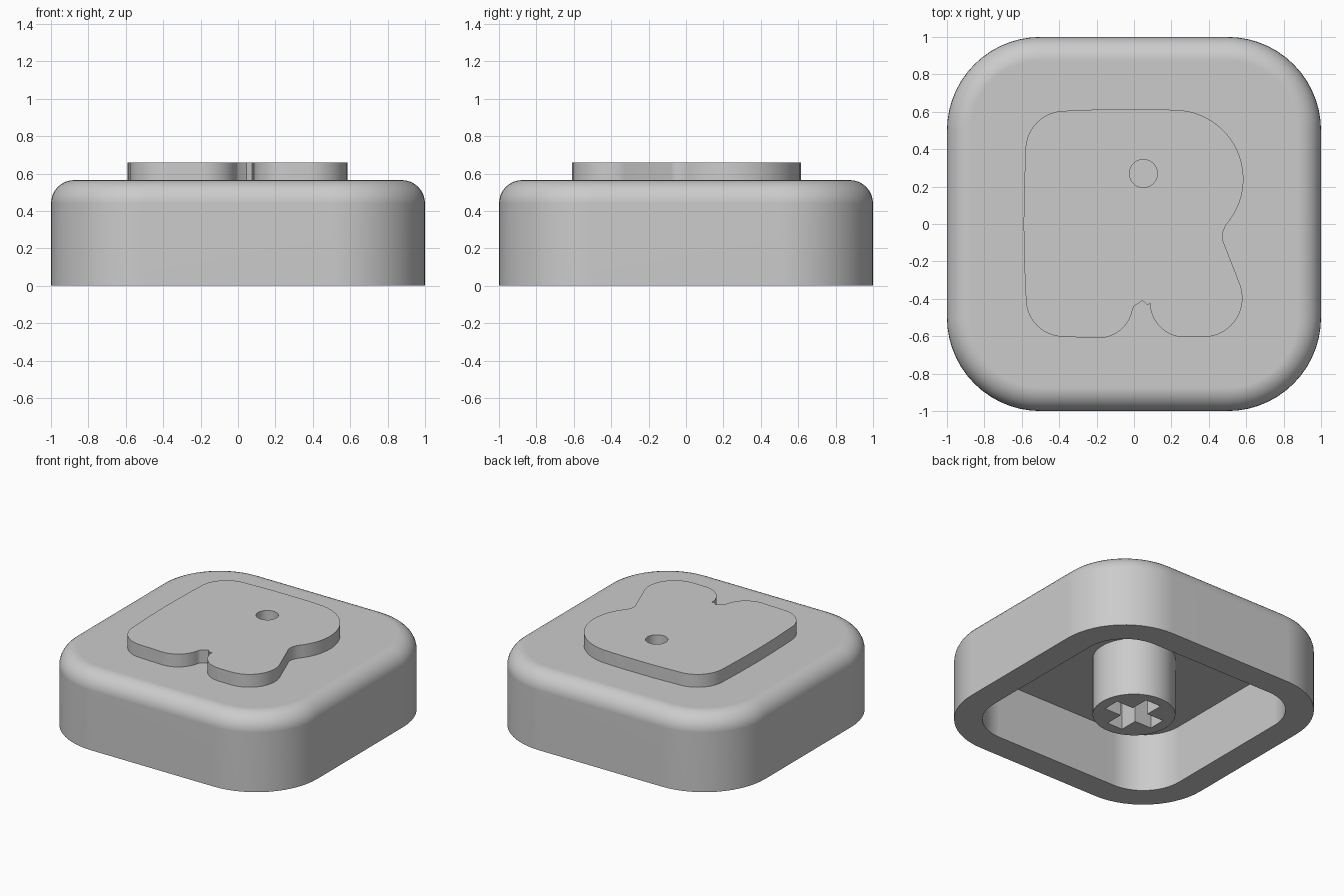
import bpy
import bmesh
from math import sin, cos, radians, pi

if "Cube" in bpy.data.objects:
    bpy.data.objects.remove(bpy.data.objects["Cube"])

grey = bpy.data.materials.new("plain grey")
grey.use_nodes = True
colour = (0.6, 0.6, 0.6, 1)
grey.diffuse_color = colour
grey.node_tree.nodes["Principled BSDF"].inputs["Base Color"].default_value = colour


def arc(cx, cy, r, start, end, steps=14):
    angles = [radians(start + (end - start) * i / steps) for i in range(steps + 1)]
    return [(cx + r * cos(a), cy + r * sin(a)) for a in angles]


def rounded_square(half, r):
    c = half - r
    corners = [(c, c), (-c, c), (-c, -c), (c, -c)]
    return [p for i, (x, y) in enumerate(corners)
            for p in arc(x, y, r, 90 * i, 90 * i + 90)]


def finish(name, bm):
    bmesh.ops.recalc_face_normals(bm, faces=bm.faces)
    mesh = bpy.data.meshes.new(name)
    bm.to_mesh(mesh)
    bm.free()
    mesh.materials.append(grey)
    obj = bpy.data.objects.new(name, mesh)
    bpy.context.collection.objects.link(obj)
    bpy.ops.object.select_all(action='DESELECT')
    obj.select_set(True)
    bpy.context.view_layer.objects.active = obj
    bpy.ops.object.shade_smooth_by_angle(angle=radians(32))
    weighted = obj.modifiers.new("even shading", 'WEIGHTED_NORMAL')
    weighted.keep_sharp = True
    return obj


def pierced_prism(name, outer, hole, z0, z1):
    """Extrude an outline with a hole through it."""
    bm = bmesh.new()
    for outline in (outer, hole):
        verts = [bm.verts.new((x, y, z0)) for x, y in outline]
        for a, b in zip(verts, verts[1:] + verts[:1]):
            bm.edges.new((a, b))
    bmesh.ops.triangle_fill(bm, edges=bm.edges[:], use_beauty=True)
    result = bmesh.ops.extrude_face_region(bm, geom=bm.faces[:], use_keep_orig=True)
    top = [v for v in result["geom"] if isinstance(v, bmesh.types.BMVert)]
    bmesh.ops.translate(bm, verts=top, vec=(0, 0, z1 - z0))
    return finish(name, bm)


# Hollow cap: loft from the inner ceiling, round the rim and over the top fillet
height, ceiling, wall, radius, fillet = 0.565, 0.43, 0.19, 0.5, 0.125
sections = [(wall, ceiling), (wall, 0), (0, 0)]
for i in range(9):
    a = i / 8 * pi / 2
    sections.append((fillet * (1 - cos(a)), height - fillet + fillet * sin(a)))
bm = bmesh.new()
rings = [[bm.verts.new((x, y, z)) for x, y in rounded_square(1 - inset, radius - inset)]
         for inset, z in sections]
for low, high in zip(rings, rings[1:]):
    for i in range(len(low)):
        j = (i + 1) % len(low)
        bm.faces.new((low[i], low[j], high[j], high[i]))
bm.faces.new(rings[0])
bm.faces.new(rings[-1])
finish("hollow_cap", bm)

# Stem under the cap with a cross-shaped socket
L, w = 0.2, 0.063
quarter = [(L, -w), (L, w), (w, w)]
cross = []
for _ in range(4):
    cross += quarter
    quarter = [(-y, x) for x, y in quarter]
pierced_prism("socket_stem", arc(0, 0, 0.277, 0, 352.5, 47), cross, 0, ceiling)

# Raised lobed plate with a small round hole
outline = (arc(-0.37, 0.395, 0.21, 180, 90)
           + [(-0.15, 0.614), (0.1, 0.614)]
           + arc(0.215, 0.24, 0.37, 90, -42, 24)
           + [(0.475, -0.045), (0.472, -0.08)]
           + arc(0.37, -0.395, 0.21, 18, -90)
           + arc(0.27, -0.42, 0.185, -90, -180)
           + [(0.075, -0.435), (0.045, -0.41), (0, -0.44)]
           + arc(-0.19, -0.425, 0.185, -10, -90)
           + arc(-0.375, -0.4, 0.203, -90, -180)
           + [(-0.587, -0.2), (-0.59, 0), (-0.587, 0.2)])
pierced_prism("raised_plate", outline, arc(0.05, 0.27, 0.075, 0, 345, 23), 0.555, 0.66)
